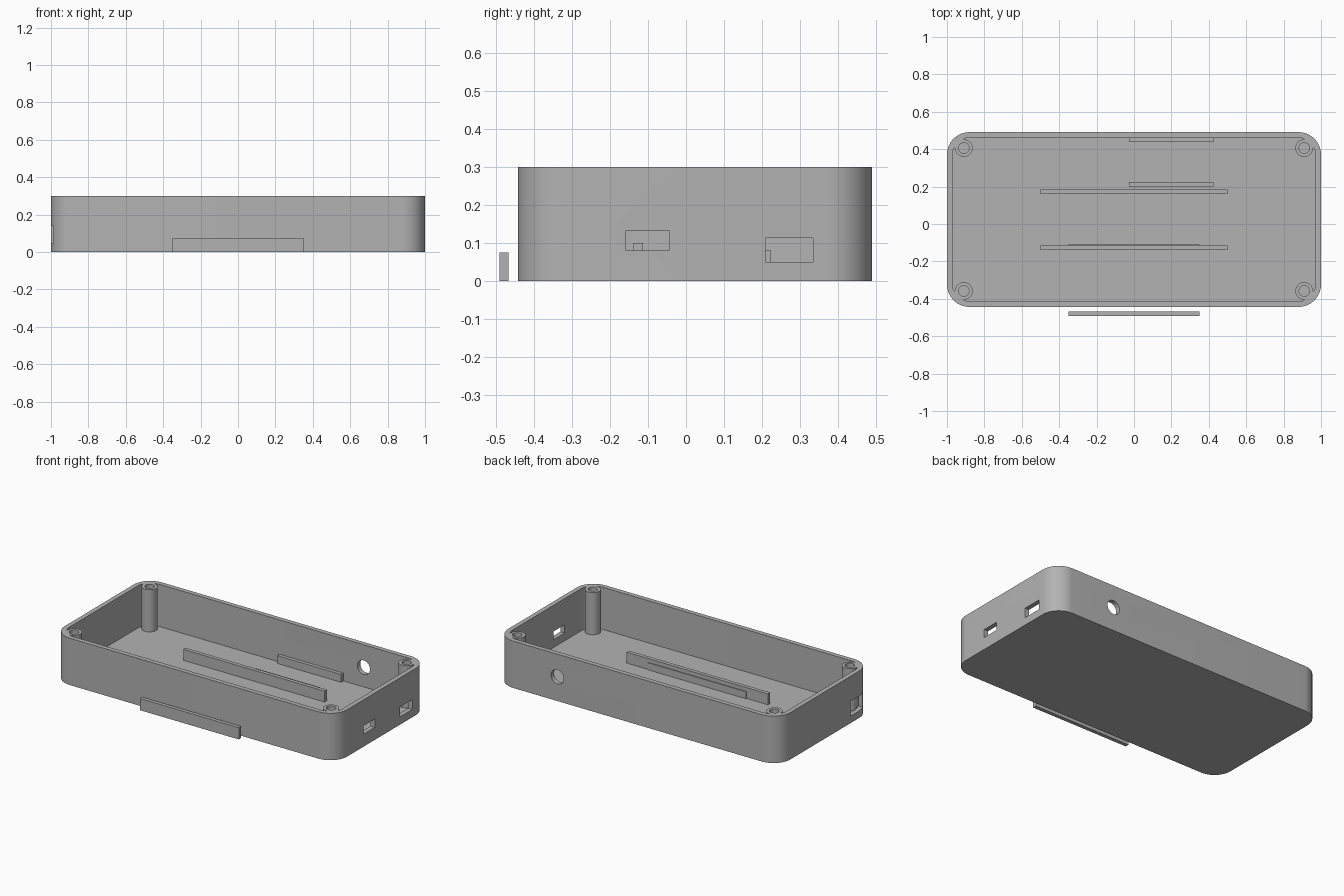
import bpy, bmesh, math
from mathutils import Matrix, Vector

cube = bpy.data.objects.get("Cube")
if cube:
    bpy.data.objects.remove(cube, do_unlink=True)

grey = bpy.data.materials.new("plain_grey")
grey.use_nodes = True
colour = (0.45, 0.45, 0.45, 1)
grey.diffuse_color = colour
grey.node_tree.nodes["Principled BSDF"].inputs["Base Color"].default_value = colour

MID_Y = 0.024           # centre of the case in y
HALF_X, HALF_Y = 1.0, 0.467
HEIGHT, WALL, RADIUS = 0.3, 0.03, 0.12
POST_X, POST_Y = 0.91, 0.382


def finish(bm, name):
    mesh = bpy.data.meshes.new(name)
    bmesh.ops.recalc_face_normals(bm, faces=bm.faces)
    bm.to_mesh(mesh)
    bm.free()
    mesh.materials.append(grey)
    obj = bpy.data.objects.new(name, mesh)
    bpy.context.collection.objects.link(obj)
    return obj


def box(name, x, y, z):
    """Box from (low, high) ranges."""
    bm = bmesh.new()
    bmesh.ops.create_cube(bm, size=1)
    for v in bm.verts:
        v.co = Vector([r[0] if c < 0 else r[1] for c, r in zip(v.co, (x, y, z))])
    return finish(bm, name)


def rounded_block(name, hx, hy, r, z0, z1, steps=16):
    """Upright prism with four rounded corners."""
    bm = bmesh.new()
    ring = []
    for q, (sx, sy) in enumerate([(1, 1), (-1, 1), (-1, -1), (1, -1)]):
        for i in range(steps + 1):
            a = math.pi / 2 * (q + i / steps)
            ring.append(bm.verts.new((sx * (hx - r) + r * math.cos(a),
                                      MID_Y + sy * (hy - r) + r * math.sin(a), z0)))
    face = bm.faces.new(ring)
    top = bmesh.ops.extrude_face_region(bm, geom=[face])
    verts = [g for g in top["geom"] if isinstance(g, bmesh.types.BMVert)]
    bmesh.ops.translate(bm, verts=verts, vec=(0, 0, z1 - z0))
    return finish(bm, name)


def cylinder(name, centre, r, depth, along_y=False):
    bm = bmesh.new()
    turn = Matrix.Rotation(math.pi / 2, 4, 'X') if along_y else Matrix()
    bmesh.ops.create_cone(bm, cap_ends=True, segments=40, radius1=r, radius2=r,
                          depth=depth, matrix=Matrix.Translation(centre) @ turn)
    return finish(bm, name)


def cut(target, cutter):
    cutter.hide_render = True
    mod = target.modifiers.new("cut", 'BOOLEAN')
    mod.operation = 'DIFFERENCE'
    mod.solver = 'EXACT'
    mod.object = cutter
    bpy.context.view_layer.objects.active = target
    bpy.ops.object.modifier_apply(modifier=mod.name)
    bpy.data.objects.remove(cutter, do_unlink=True)


# Cavity, leaving solid screw posts in its corners
cavity = rounded_block("cavity", HALF_X - WALL, HALF_Y - WALL, RADIUS - WALL, WALL, HEIGHT + 0.1)
corners = [(sx, sy) for sx in (-1, 1) for sy in (-1, 1)]
for sx, sy in corners:
    px, py = sx * POST_X, MID_Y + sy * POST_Y
    cut(cavity, cylinder("post", (px, py, 0.25), 0.047, 0.6))
    cut(cavity, box("corner_fill", sorted((px, px + sx * 0.2)),
                    sorted((py, py + sy * 0.2)), (-0.05, 0.55)))

# Open case
case = rounded_block("case", HALF_X, HALF_Y, RADIUS, 0, HEIGHT)
cut(case, cavity)

# Screw holes in the posts
for sx, sy in corners:
    cut(case, cylinder("screw_hole", (sx * POST_X, MID_Y + sy * POST_Y, 0.24), 0.028, 0.4))

# Port openings in the side walls and the round hole at the back
cut(case, box("port_a", (0.9, 1.1), (-0.158, -0.045), (0.08, 0.133)))
cut(case, box("port_b", (0.9, 1.1), (0.21, 0.335), (0.05, 0.113)))
cut(case, box("port_c", (-1.1, -0.957), (-0.377, -0.235), (0.045, 0.14)))
cut(case, cylinder("round_hole", (0.567, 0.48, 0.155), 0.045, 0.2, along_y=True))

bpy.ops.object.select_all(action='DESELECT')
case.select_set(True)
bpy.context.view_layer.objects.active = case
bpy.ops.object.shade_smooth_by_angle(angle=math.radians(30))

# Board ribs on the floor
FLOOR = WALL - 0.005
for name, y in (("front_long_rib", -0.138), ("back_long_rib", 0.161)):
    box(name, (-0.5, 0.5), (y, y + 0.024), (FLOOR, 0.1))
for name, y in (("middle_short_rib", 0.2), ("back_short_rib", 0.438)):
    box(name, (-0.027, 0.424), (y, y + 0.024), (FLOOR, 0.08))

# Raised strip on the front long rib, and the matching loose strip outside
box("rib_strip", (-0.35, 0.35), (-0.12, -0.109), (FLOOR, 0.075))
box("loose_strip", (-0.35, 0.35), (-0.492, -0.468), (0, 0.075))
